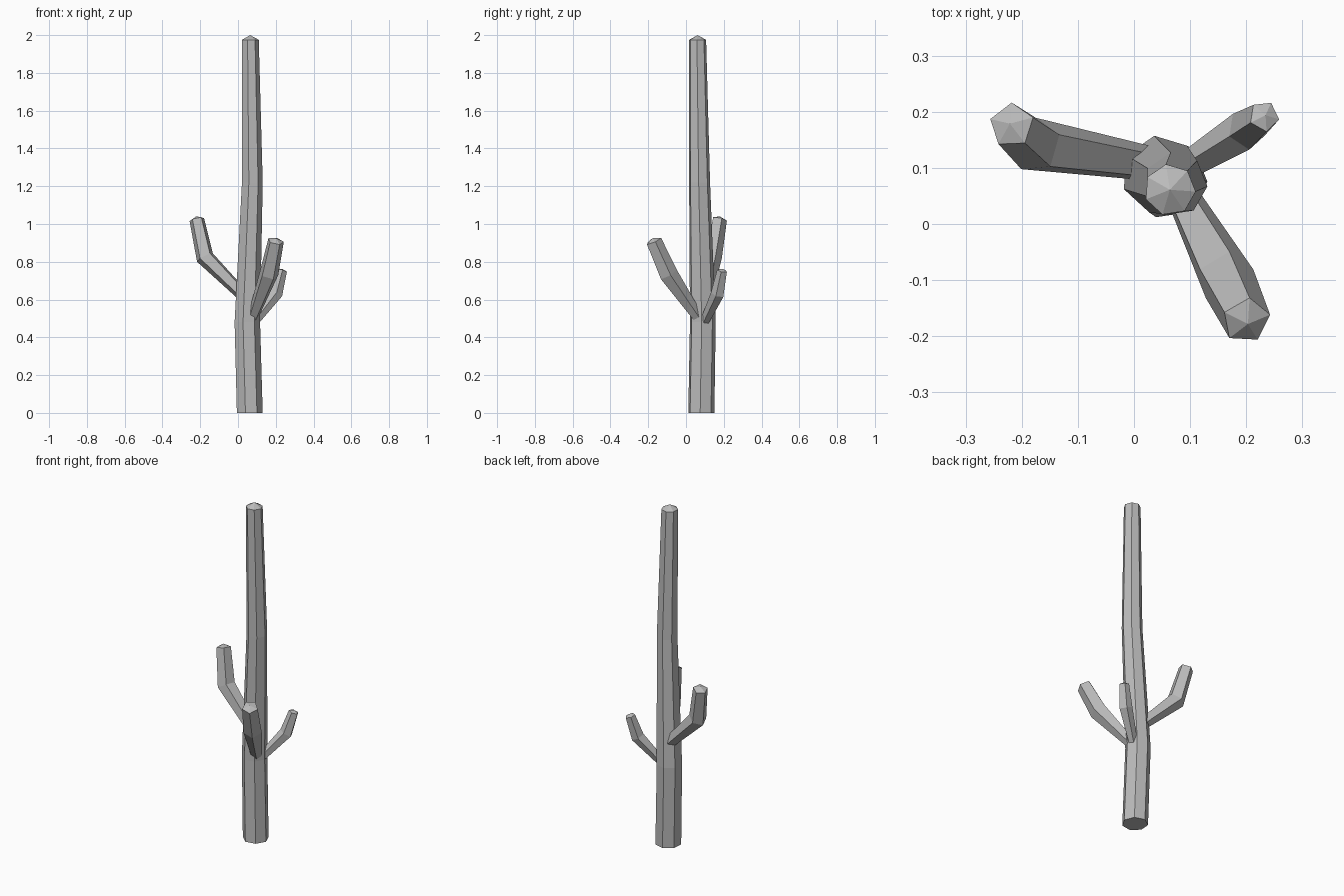
import bpy
import bmesh
from math import cos, sin, pi, radians
from mathutils import Vector

cube = bpy.data.objects.get("Cube")
if cube:
    bpy.data.objects.remove(cube, do_unlink=True)

# Single bark colour
GREY = (0.5, 0.5, 0.5, 1)
bark = bpy.data.materials.new("grey_bark")
bark.use_nodes = True
bark.diffuse_color = GREY
bsdf = bark.node_tree.nodes["Principled BSDF"]
bsdf.inputs["Base Color"].default_value = GREY
bsdf.inputs["Roughness"].default_value = 0.9


def limb(name, sides, phase, rings, cap, level=False):
    """Faceted tube through (centre, radius) rings, ending in a low pointed cap."""
    bm = bmesh.new()
    centres = [Vector(c) for c, _ in rings]
    last = len(rings) - 1
    loops = []
    for i, (_, radius) in enumerate(rings):
        # Ring plane faces along the averaged path direction
        axis = Vector((0, 0, 1))
        if not level:
            axis = Vector()
            if i > 0:
                axis += (centres[i] - centres[i - 1]).normalized()
            if i < last:
                axis += (centres[i + 1] - centres[i]).normalized()
            axis.normalize()
        u = Vector((1, 0, 0))
        u = (u - axis * u.dot(axis)).normalized()
        v = axis.cross(u)
        loop = []
        for k in range(sides):
            a = radians(phase) + 2 * pi * k / sides
            loop.append(bm.verts.new(centres[i] + radius * (u * cos(a) + v * sin(a))))
        loops.append(loop)
    tip = bm.verts.new(centres[-1] + axis * cap)
    bm.faces.new(loops[0][::-1])
    for k in range(sides):
        n = (k + 1) % sides
        for low, high in zip(loops, loops[1:]):
            bm.faces.new((low[k], low[n], high[n], high[k]))
        bm.faces.new((loops[-1][k], loops[-1][n], tip))
    bmesh.ops.recalc_face_normals(bm, faces=bm.faces)
    mesh = bpy.data.meshes.new(name)
    bm.to_mesh(mesh)
    bm.free()
    mesh.materials.append(bark)
    obj = bpy.data.objects.new(name, mesh)
    bpy.context.collection.objects.link(obj)
    return obj


# Tall trunk with a slight double bend
limb("trunk", 7, -4, [
    ((0.06, 0.08, 0), 0.071),
    ((0.047, 0.088, 0.48), 0.07),
    ((0.074, 0.071, 1.22), 0.057),
    ((0.064, 0.061, 1.975), 0.046),
], 0.025, level=True)

# Three bent branches
limb("right_branch", 5, 90, [
    ((0.04, 0.105, 0.61), 0.032),
    ((-0.175, 0.14, 0.825), 0.05),
    ((-0.218, 0.176, 1.025), 0.041),
], 0.016)

limb("front_branch", 5, 10, [
    ((0.08, 0.06, 0.51), 0.03),
    ((0.163, -0.095, 0.735), 0.052),
    ((0.2, -0.172, 0.91), 0.044),
], 0.016)

limb("back_branch", 5, 63, [
    ((0.09, 0.1, 0.485), 0.025),
    ((0.2, 0.168, 0.63), 0.037),
    ((0.232, 0.192, 0.753), 0.028),
], 0.01)
